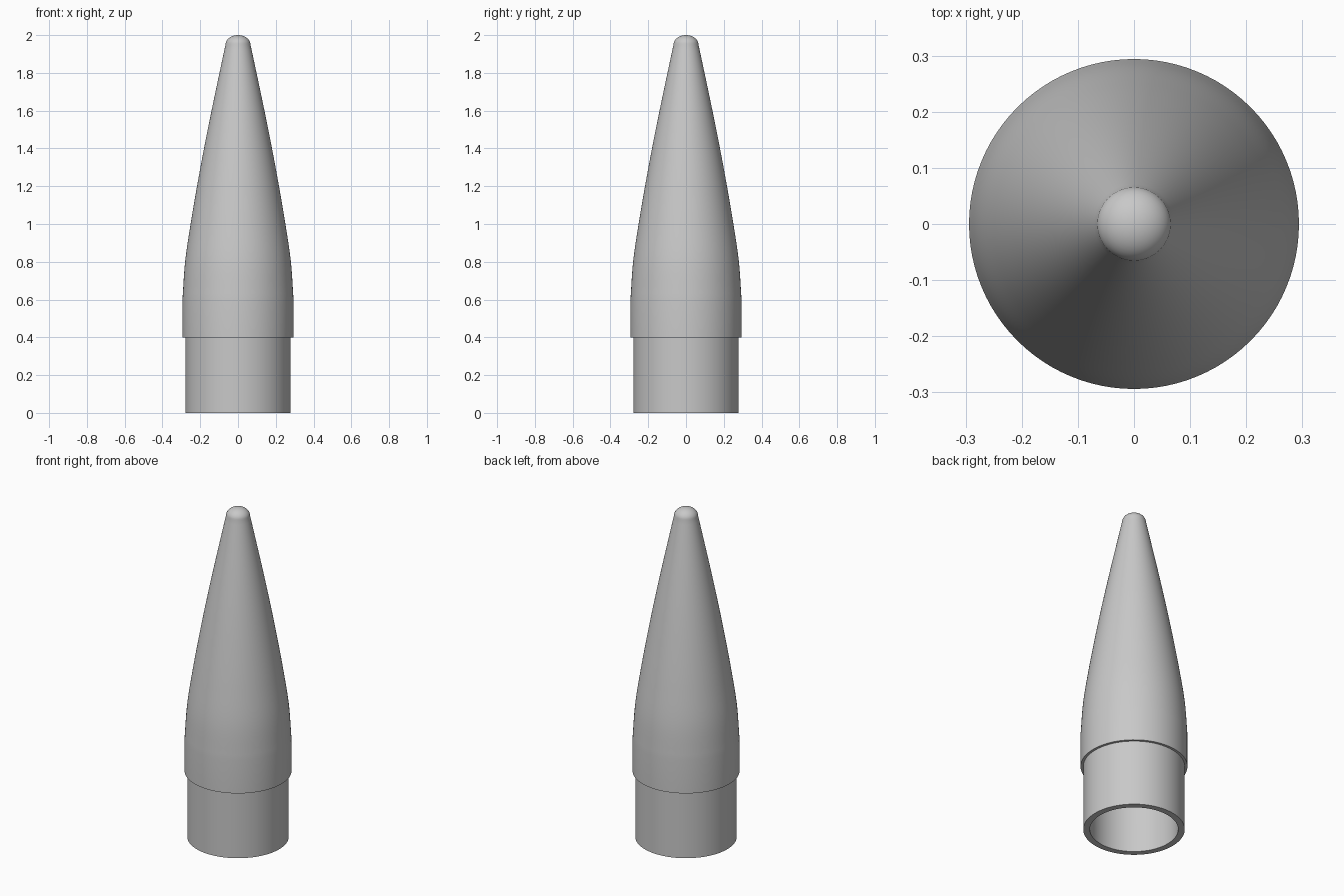
import bpy
import bmesh
import math
from mathutils import Vector

cube = bpy.data.objects.get("Cube")
if cube:
    bpy.data.objects.remove(cube, do_unlink=True)

SEGMENTS = 96
SHOULDER_RADIUS, BORE_RADIUS, STEP_Z = 0.279, 0.243, 0.4
WALL = 0.05

grey = bpy.data.materials.new("plain grey")
grey.use_nodes = True
colour = (0.58, 0.58, 0.58, 1)
grey.diffuse_color = colour
grey.node_tree.nodes["Principled BSDF"].inputs["Base Color"].default_value = colour


def smooth_path(points, steps=6):
    """Catmull-Rom curve through (radius, height) points."""
    pts = [Vector(p) for p in points]
    pts = [2 * pts[0] - pts[1]] + pts + [2 * pts[-1] - pts[-2]]
    path = []
    for a, b, c, d in zip(pts, pts[1:], pts[2:], pts[3:]):
        for i in range(steps):
            t = i / steps
            path.append(0.5 * (2 * b + (c - a) * t + (2 * a - 5 * b + 4 * c - d) * t**2
                               + (3 * b - a - 3 * c + d) * t**3))
    return path + [pts[-2]]


def rounded_tip(radius, base, height, steps=10):
    """Quarter ellipse ending on the axis."""
    angles = [math.pi / 2 * i / steps for i in range(1, steps)]
    arc = [Vector((radius * math.cos(a), base + height * math.sin(a))) for a in angles]
    return arc + [Vector((0, base + height))]


def lathe(name, profile):
    """Revolve a profile around z."""
    bm = bmesh.new()
    verts = [bm.verts.new((p[0], 0, p[1])) for p in profile]
    edges = [bm.edges.new(pair) for pair in zip(verts, verts[1:])]
    bmesh.ops.spin(bm, geom=verts + edges, cent=(0, 0, 0), axis=(0, 0, 1),
                   angle=2 * math.pi, steps=SEGMENTS)
    bmesh.ops.remove_doubles(bm, verts=bm.verts, dist=1e-5)
    bmesh.ops.recalc_face_normals(bm, faces=bm.faces)
    mesh = bpy.data.meshes.new(name)
    bm.to_mesh(mesh)
    bm.free()
    mesh.materials.append(grey)
    obj = bpy.data.objects.new(name, mesh)
    bpy.context.collection.objects.link(obj)
    bpy.ops.object.select_all(action="DESELECT")
    obj.select_set(True)
    bpy.context.view_layer.objects.active = obj
    bpy.ops.object.shade_smooth_by_angle(angle=math.radians(35))
    return obj


# Tapered outer skin, with a straight skirt below it
taper = smooth_path([(0.294, 0.6), (0.28, 0.8), (0.251, 1.0), (0.217, 1.2),
                     (0.18, 1.4), (0.14, 1.6), (0.098, 1.8), (0.066, 1.95)])
outside = [(SHOULDER_RADIUS, 0), (SHOULDER_RADIUS, STEP_Z), (0.294, STEP_Z)]
outside += taper + rounded_tip(0.066, 1.95, 0.05)

# Hollow interior, following the outer skin at the wall thickness
inside = [(BORE_RADIUS, 0)]
inside += [(p.x - WALL, p.y) for p in taper if p.x - WALL > 0.03]
inside.append((0, inside[-1][1] + 0.03))

# Whole shell: up the outside, then back down the inside to the bottom rim
bore = inside[::-1]
bm_shell = lathe("nose_cone_outer_skin", outside)
bm_bore = lathe("nose_cone_bore", bore + [(SHOULDER_RADIUS, 0)])

# Join both skins into one watertight shell
bm = bmesh.new()
bm.from_mesh(bm_shell.data)
bm.from_mesh(bm_bore.data)
bmesh.ops.remove_doubles(bm, verts=bm.verts, dist=1e-5)
bmesh.ops.recalc_face_normals(bm, faces=bm.faces)
bm.to_mesh(bm_shell.data)
bm.free()
bpy.data.objects.remove(bm_bore, do_unlink=True)
bm_shell.name = "nose_cone"
bpy.ops.object.select_all(action="DESELECT")
bm_shell.select_set(True)
bpy.context.view_layer.objects.active = bm_shell
bpy.ops.object.shade_smooth_by_angle(angle=math.radians(35))
